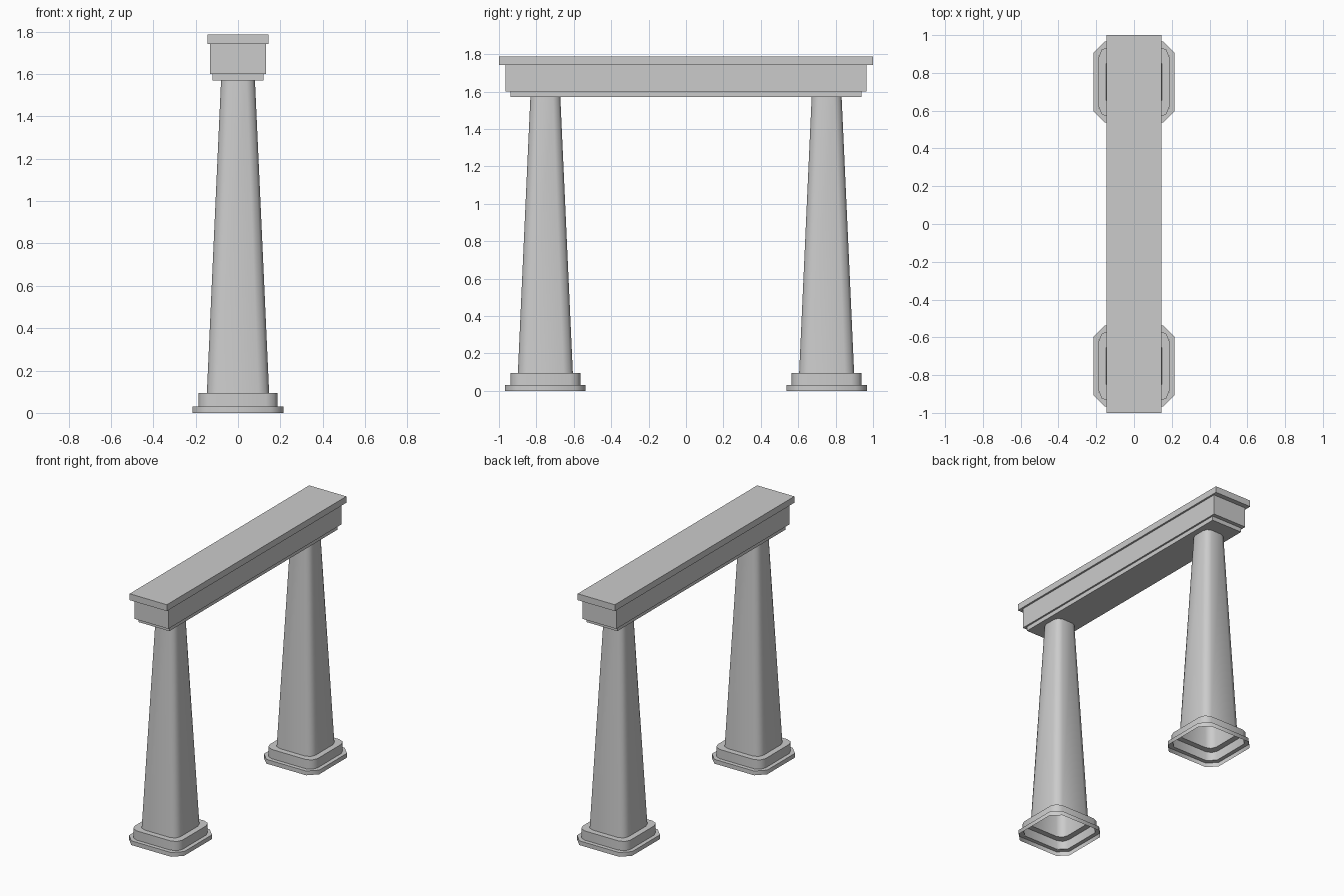
import bpy, bmesh, math

if "Cube" in bpy.data.objects:
    bpy.data.objects.remove(bpy.data.objects["Cube"])


def section(half_x, half_y, cut, segs, z):
    """Rectangle outline with corners rounded by `segs` segments."""
    pts = []
    for q, (sx, sy) in enumerate([(1, 1), (-1, 1), (-1, -1), (1, -1)]):
        for i in range(segs + 1):
            a = math.radians(90 * q + 90 * i / segs)
            pts.append((sx * (half_x - cut) + cut * math.cos(a),
                        sy * (half_y - cut) + cut * math.sin(a), z))
    return pts


def loft(name, sections, y=0, cap_top=True):
    """Skin stacked outlines; the bottom stays open."""
    bm = bmesh.new()
    rings = [[bm.verts.new(p) for p in s] for s in sections]
    n = len(rings[0])
    for lo, hi in zip(rings, rings[1:]):
        for i in range(n):
            j = (i + 1) % n
            bm.faces.new((lo[i], lo[j], hi[j], hi[i]))
    if cap_top:
        bm.faces.new(rings[-1])
    mesh = bpy.data.meshes.new(name)
    bm.to_mesh(mesh)
    bm.free()
    obj = bpy.data.objects.new(name, mesh)
    bpy.context.collection.objects.link(obj)
    obj.location.y = y
    bpy.ops.object.select_all(action='DESELECT')
    bpy.context.view_layer.objects.active = obj
    obj.select_set(True)
    bpy.ops.object.shade_smooth_by_angle(angle=math.radians(50))
    return obj


def box(name, half_x, half_y, z0, z1):
    bpy.ops.mesh.primitive_cube_add(size=1, location=(0, 0, (z0 + z1) / 2))
    obj = bpy.context.object
    obj.name = name
    obj.scale = (2 * half_x, 2 * half_y, z1 - z0)
    return obj


# Two hollow columns, each a stepped base and a tapered shaft
for side, y in (("front", -0.752), ("back", 0.752)):
    loft(side + "_plinth", [section(h, h, c, 1, z) for h, c, z in (
        (0.215, 0.06, 0), (0.215, 0.06, 0.03), (0.187, 0.05, 0.03))],
        y, cap_top=False)
    loft(side + "_column", [section(h, h, c, 2, z) for h, c, z in (
        (0.187, 0.055, 0.03), (0.187, 0.055, 0.095),
        (0.147, 0.05, 0.095), (0.08, 0.04, 1.572))], y, cap_top=False)

# Stepped beam across the top
box("beam_lower_moulding", 0.12, 0.937, 1.57, 1.60)
box("beam", 0.132, 0.965, 1.60, 1.742)
box("beam_cap", 0.145, 1.0, 1.742, 1.787)
